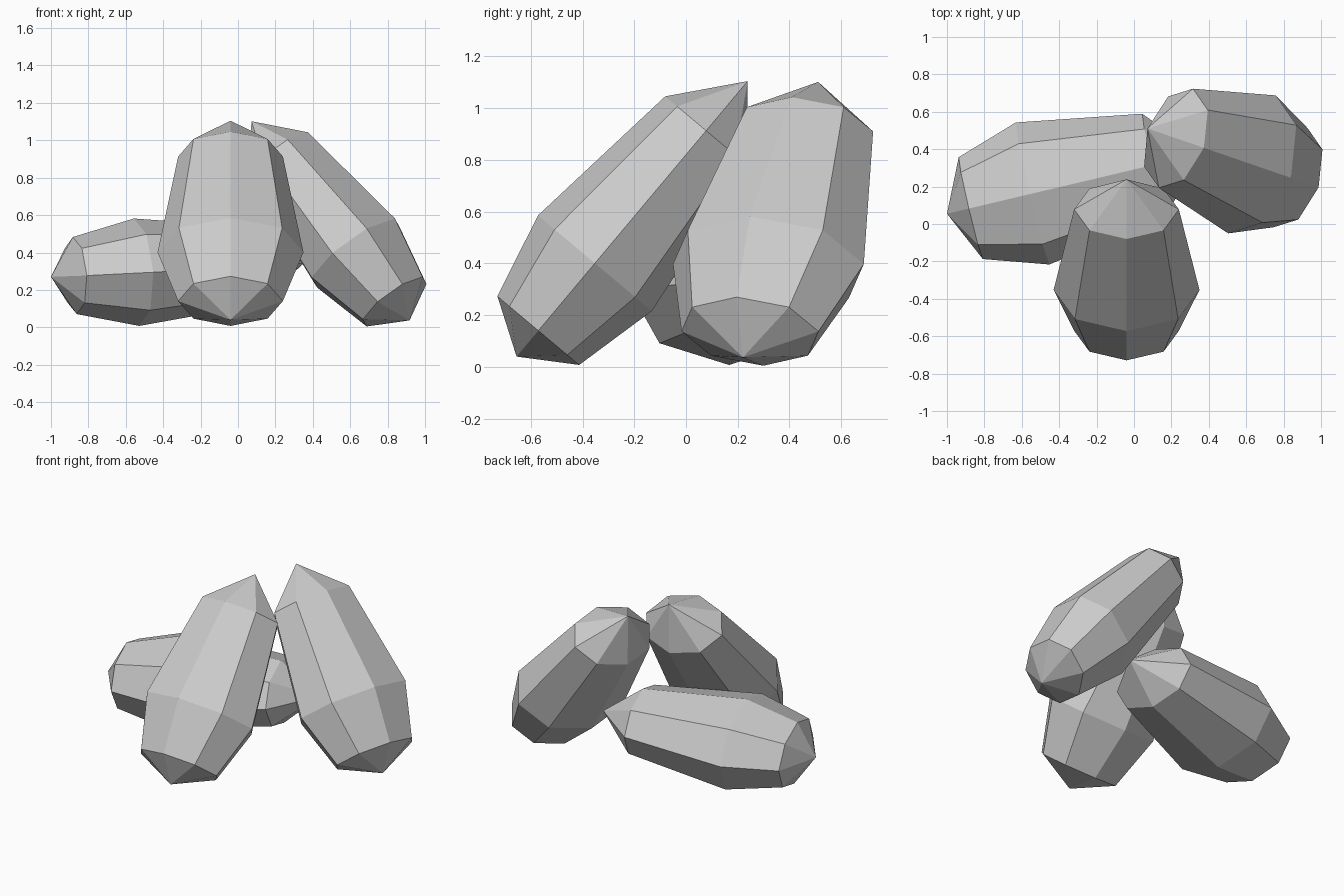
import bpy, bmesh
from math import sin, cos, radians, pi
from mathutils import Vector

if "Cube" in bpy.data.objects:
    bpy.data.objects.remove(bpy.data.objects["Cube"])

LENGTH = 1.39
SIDES = 8
FLATTEN = 0.737                                  # thickness / width
RINGS = [(0.131, 0.28), (0.471, 0.39), (1.14, 0.28)]   # (distance from base, half width)


def shard(name, base, azimuth, elevation):
    """Eight-sided flattened shard, pointed at both ends, leaning from base to tip."""
    a, e = radians(azimuth), radians(elevation)
    base = Vector(base)
    axis = Vector((cos(a) * cos(e), sin(a) * cos(e), sin(e)))
    side = Vector((-sin(a), cos(a), 0))
    normal = axis.cross(side)

    bm = bmesh.new()
    bottom = bm.verts.new(base)
    top = bm.verts.new(base + axis * LENGTH)
    rings = []
    for dist, r in RINGS:
        ring = []
        for i in range(SIDES):
            t = 2 * pi * i / SIDES
            ring.append(bm.verts.new(base + axis * dist + side * (r * cos(t))
                                     + normal * (r * FLATTEN * sin(t))))
        rings.append(ring)
    for i in range(SIDES):
        j = (i + 1) % SIDES
        bm.faces.new((bottom, rings[0][j], rings[0][i]))
        for lo, hi in zip(rings, rings[1:]):
            bm.faces.new((lo[i], lo[j], hi[j], hi[i]))
        bm.faces.new((rings[-1][i], rings[-1][j], top))
    bmesh.ops.recalc_face_normals(bm, faces=bm.faces)

    mesh = bpy.data.meshes.new(name)
    bm.to_mesh(mesh)
    bm.free()
    obj = bpy.data.objects.new(name, mesh)
    bpy.context.collection.objects.link(obj)
    return obj


# Two shards leaning together, one lying behind them
shard("front_leaning_shard", (-0.04, -0.655, 0.04), 90, 50)
shard("right_leaning_shard", (0.917, 0.22, 0.037), 161, 50)
shard("lying_shard", (-1.0, 0.055, 0.27), 13.3, 3)
